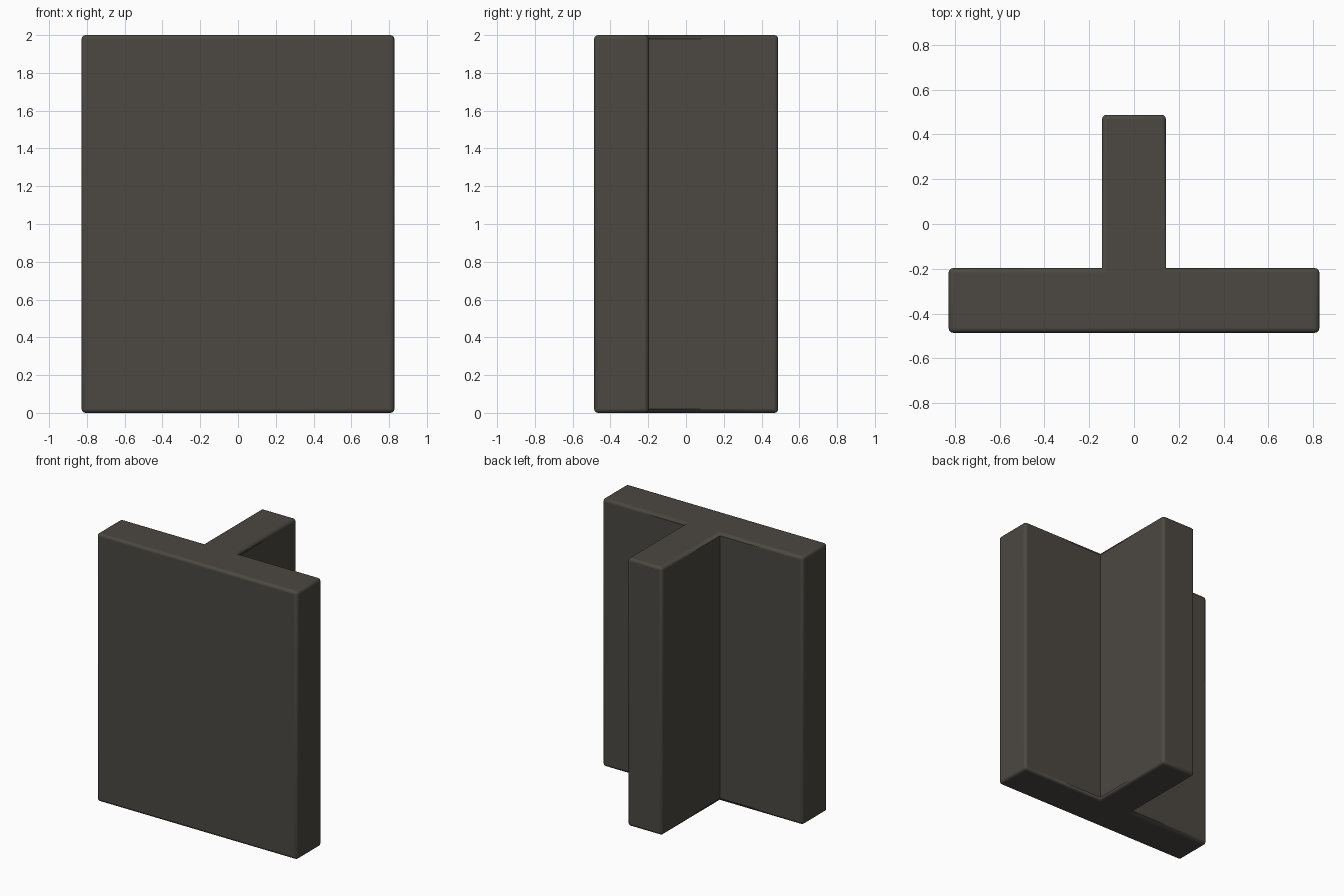
import bpy, bmesh

if "Cube" in bpy.data.objects:
    bpy.data.objects.remove(bpy.data.objects["Cube"])

# T-shaped profile: wide flange at the front, stem towards the back
half = [(0.828, -0.486), (0.828, -0.197), (0.143, -0.197), (0.143, 0.488)]
profile = half + [(-x, y) for x, y in reversed(half)]
HEIGHT = 2.0

bm = bmesh.new()
weight = bm.edges.layers.float.new("bevel_weight_edge")
base = bm.faces.new([bm.verts.new((x, y, 0.0)) for x, y in profile])
ext = bmesh.ops.extrude_face_region(bm, geom=[base])
top = [v for v in ext["geom"] if isinstance(v, bmesh.types.BMVert)]
bmesh.ops.translate(bm, verts=top, vec=(0, 0, HEIGHT))

# Make sure both end caps exist
if not any(all(v.co.z < 0.01 for v in f.verts) for f in bm.faces):
    bmesh.ops.holes_fill(bm, edges=[e for e in bm.edges if e.is_boundary], sides=0)
bmesh.ops.recalc_face_normals(bm, faces=bm.faces[:])

# Soften the outer edges, keep the two inner corners crisp
for e in bm.edges:
    inner = all(abs(abs(v.co.x) - 0.143) < 1e-4 and v.co.y < 0 for v in e.verts)
    same_side = e.verts[0].co.x * e.verts[1].co.x > 0
    e[weight] = 0.0 if inner and same_side else 1.0

mesh = bpy.data.meshes.new("t_beam")
bm.to_mesh(mesh)
bm.free()
beam = bpy.data.objects.new("t_beam", mesh)
bpy.context.collection.objects.link(beam)

bevel = beam.modifiers.new("rounded_edges", "BEVEL")
bevel.limit_method = "WEIGHT"
bevel.width = 0.02
bevel.segments = 3

# Dark warm grey surface
mat = bpy.data.materials.new("dark warm grey")
mat.diffuse_color = (0.072, 0.065, 0.054, 1.0)
mat.use_nodes = True
mat.node_tree.nodes["Principled BSDF"].inputs["Base Color"].default_value = mat.diffuse_color
mesh.materials.append(mat)

bpy.context.view_layer.objects.active = beam
beam.select_set(True)
bpy.ops.object.shade_smooth_by_angle(angle=0.6)
